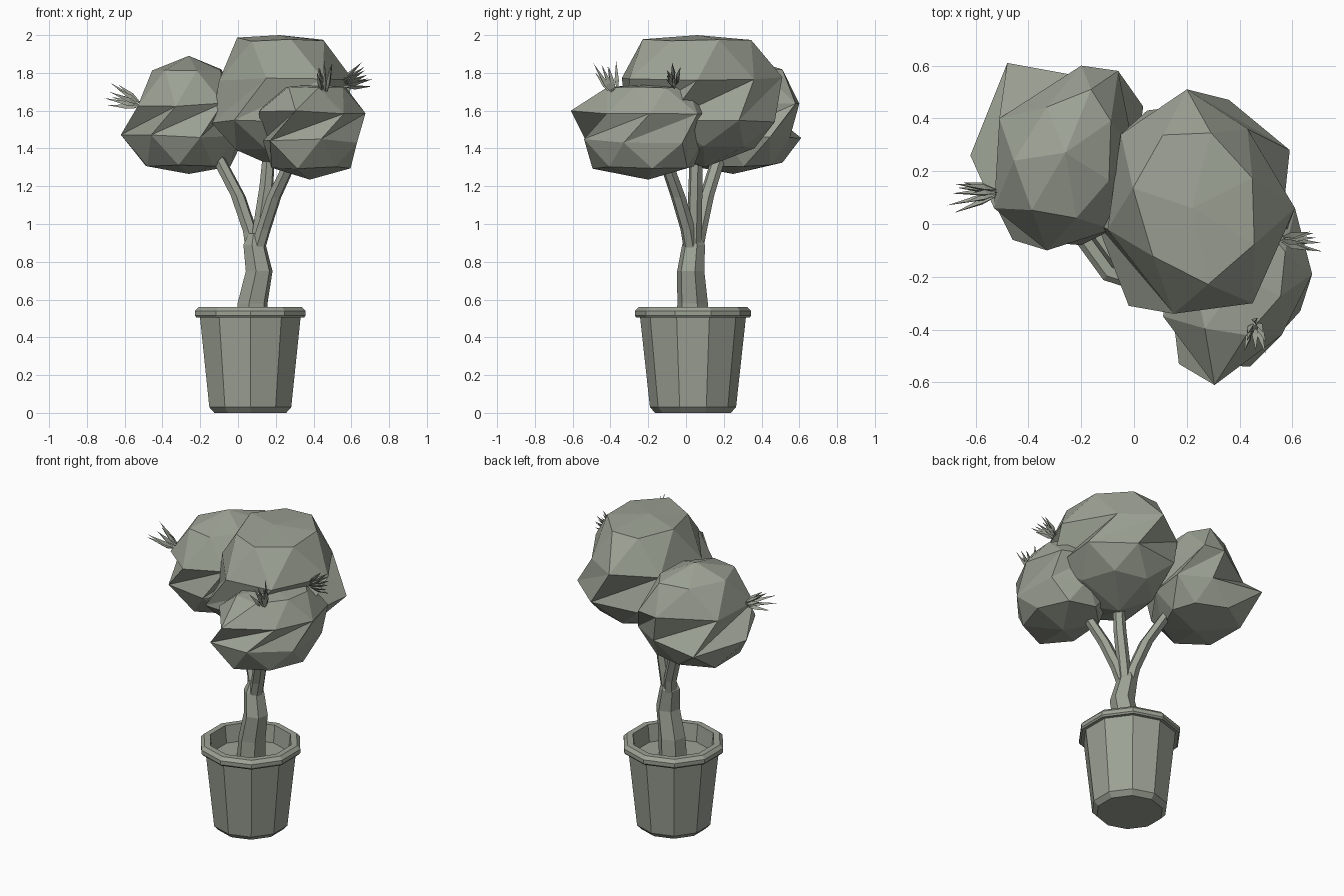
import bpy, bmesh, math, random
from mathutils import Vector

random.seed(4)
if "Cube" in bpy.data.objects:
    bpy.data.objects.remove(bpy.data.objects["Cube"], do_unlink=True)

# One flat sage colour for everything
sage = bpy.data.materials.new("sage_grey")
sage.use_nodes = True
colour = (0.335, 0.36, 0.3, 1)
sage.diffuse_color = colour
sage.node_tree.nodes["Principled BSDF"].inputs["Base Color"].default_value = colour


def finish(name, bm):
    bmesh.ops.recalc_face_normals(bm, faces=bm.faces)
    mesh = bpy.data.meshes.new(name)
    bm.to_mesh(mesh)
    bm.free()
    mesh.materials.append(sage)
    obj = bpy.data.objects.new(name, mesh)
    bpy.context.collection.objects.link(obj)


def loft(name, rings, poles=None):
    """Join rings of points; close with poles (triangulated) or flat caps."""
    bm = bmesh.new()
    loops = [[bm.verts.new(p) for p in ring] for ring in rings]
    sides = len(loops[0])
    for low, high in zip(loops, loops[1:]):
        for i in range(sides):
            k = (i + 1) % sides
            if poles:
                bm.faces.new((low[i], low[k], high[i]))
                bm.faces.new((low[k], high[k], high[i]))
            else:
                bm.faces.new((low[i], low[k], high[k], high[i]))
    for end, loop in enumerate((loops[0], loops[-1])):
        if poles:
            tip = bm.verts.new(poles[end])
            for i in range(sides):
                bm.faces.new((loop[i], loop[(i + 1) % sides], tip))
        else:
            bm.faces.new(loop)
    finish(name, bm)


def tube(name, path, sides=6, phase=0.3):
    """Round section swept through (x, y, z, radius)."""
    loft(name, [[(x + r * math.cos(phase + math.tau * i / sides),
                  y + r * math.sin(phase + math.tau * i / sides), z)
                 for i in range(sides)] for x, y, z, r in path])


def foliage(name, lower, upper, heights, bottom, top, shrink):
    """Faceted clump: two wide outlines with a twisted band between them,
    closed by a smaller ring and a pole at each end."""
    def jog():
        return random.uniform(-0.012, 0.012)

    def inset(outline, step, pole, z, factor):
        ring = []
        for i, (x, y) in enumerate(outline):
            nx, ny = outline[(i + step) % len(outline)]
            ring.append((pole[0] + ((x + nx) / 2 - pole[0]) * factor,
                         pole[1] + ((y + ny) / 2 - pole[1]) * factor, z + jog()))
        return ring

    z_base, z_low, z_high, z_crown = heights
    loft(name, [inset(lower, -1, bottom, z_base, shrink[0]),
                [(x, y, z_low + jog()) for x, y in lower],
                [(x, y, z_high + jog()) for x, y in upper],
                inset(upper, 1, top, z_crown, shrink[1])], (bottom, top))


def tuft(name, base, aim, length, count=8):
    """Fan of thin spikes growing from one spot."""
    bm = bmesh.new()
    base, aim = Vector(base), Vector(aim).normalized()
    side = aim.orthogonal().normalized()
    across = aim.cross(side)
    for i in range(count):
        a = math.tau * i / count
        lean = (side * math.cos(a) + across * math.sin(a)) * random.uniform(0.15, 0.4)
        d = (aim + lean).normalized()
        u = d.orthogonal().normalized()
        v = d.cross(u)
        foot = base + lean * 0.05
        middle = foot + d * length * 0.35
        ring = [bm.verts.new(middle + (u * math.cos(b) + v * math.sin(b)) * 0.014)
                for b in (0, math.tau / 3, math.tau * 2 / 3)]
        root = bm.verts.new(foot)
        tip = bm.verts.new(foot + d * length * random.uniform(0.8, 1.1))
        for k in range(3):
            pair = (ring[k], ring[(k + 1) % 3])
            bm.faces.new((*pair, tip))
            bm.faces.new((*pair, root))
    finish(name, bm)


# Ten-sided pot: outside, rim, and inner wall down to the soil
pot_x, pot_y = 0.065, 0.037
profile = [(0, 0.2), (0.03, 0.228), (0.505, 0.28), (0.505, 0.3),
           (0.515, 0.308), (0.54, 0.308), (0.56, 0.288), (0.56, 0.25), (0.44, 0.235)]
tube("pot", [(pot_x, pot_y, z, r) for z, r in profile], 10, math.pi / 10)

# Soil disc
tube("soil", [(pot_x, pot_y, z, 0.238) for z in (0.43, 0.45)], 10, math.pi / 10)

# Crooked trunk and three branches
tube("trunk", [(0.07, 0.035, 0.44, 0.088), (0.077, 0.035, 0.58, 0.083),
               (0.112, 0.025, 0.75, 0.074), (0.088, 0.04, 0.89, 0.062),
               (0.09, 0.04, 0.95, 0.035)])
tube("right_branch", [(0.08, 0.05, 0.85, 0.04), (0.065, 0.07, 0.96, 0.04),
                      (0, 0.11, 1.15, 0.04), (-0.1, 0.17, 1.34, 0.038),
                      (-0.2, 0.22, 1.48, 0.03)])
tube("middle_branch", [(0.1, 0.04, 0.85, 0.04), (0.12, 0.045, 1, 0.04),
                       (0.15, 0.05, 1.2, 0.038), (0.17, 0.055, 1.45, 0.032)])
tube("left_branch", [(0.1, 0.03, 0.85, 0.04), (0.135, 0.01, 0.97, 0.04),
                     (0.19, -0.04, 1.14, 0.04), (0.27, -0.1, 1.31, 0.037),
                     (0.33, -0.14, 1.42, 0.03)])

# Foliage clumps
foliage("right_foliage",
        [(-0.62, 0.26), (-0.46, -0.06), (-0.2, -0.08), (0, 0.2),
         (0.035, 0.445), (-0.15, 0.55), (-0.48, 0.61)],
        [(-0.33, -0.1), (-0.08, -0.02), (0, 0.28), (-0.06, 0.58),
         (-0.2, 0.6), (-0.51, 0.4), (-0.53, 0.06)],
        (1.315, 1.465, 1.63, 1.81), (-0.26, 0.25, 1.265), (-0.26, 0.27, 1.89), (0.79, 0.75))
foliage("top_foliage",
        [(-0.14, 0), (-0.02, -0.31), (0.27, -0.32), (0.55, -0.1),
         (0.59, 0.28), (0.36, 0.47), (0.05, 0.43)],
        [(0.15, -0.34), (0.45, -0.3), (0.61, 0.06), (0.43, 0.36),
         (0.2, 0.51), (-0.05, 0.34), (-0.1, -0.02)],
        (1.4, 1.54, 1.77, 1.975), (0.2, 0.1, 1.3), (0.22, 0.06, 2), (0.75, 0.76))
foliage("front_foliage",
        [(0.17, -0.53), (0.44, -0.54), (0.63, -0.33), (0.62, -0.02),
         (0.43, 0.09), (0.22, 0.06), (0.13, -0.2)],
        [(0.56, -0.42), (0.675, -0.19), (0.61, 0.06), (0.4, 0.14),
         (0.17, 0.04), (0.11, -0.35), (0.305, -0.61)],
        (1.3, 1.44, 1.59, 1.715), (0.38, -0.2, 1.235), (0.41, -0.2, 1.74), (0.88, 0.7))

# Spiky leaf tufts
tuft("right_tuft", (-0.52, 0.12, 1.63), (-1, -0.05, 0.45), 0.18)
tuft("front_tuft", (0.46, -0.38, 1.69), (0, -0.45, 1), 0.18)
tuft("left_tuft", (0.56, -0.06, 1.74), (1, -0.1, 0.4), 0.15)
